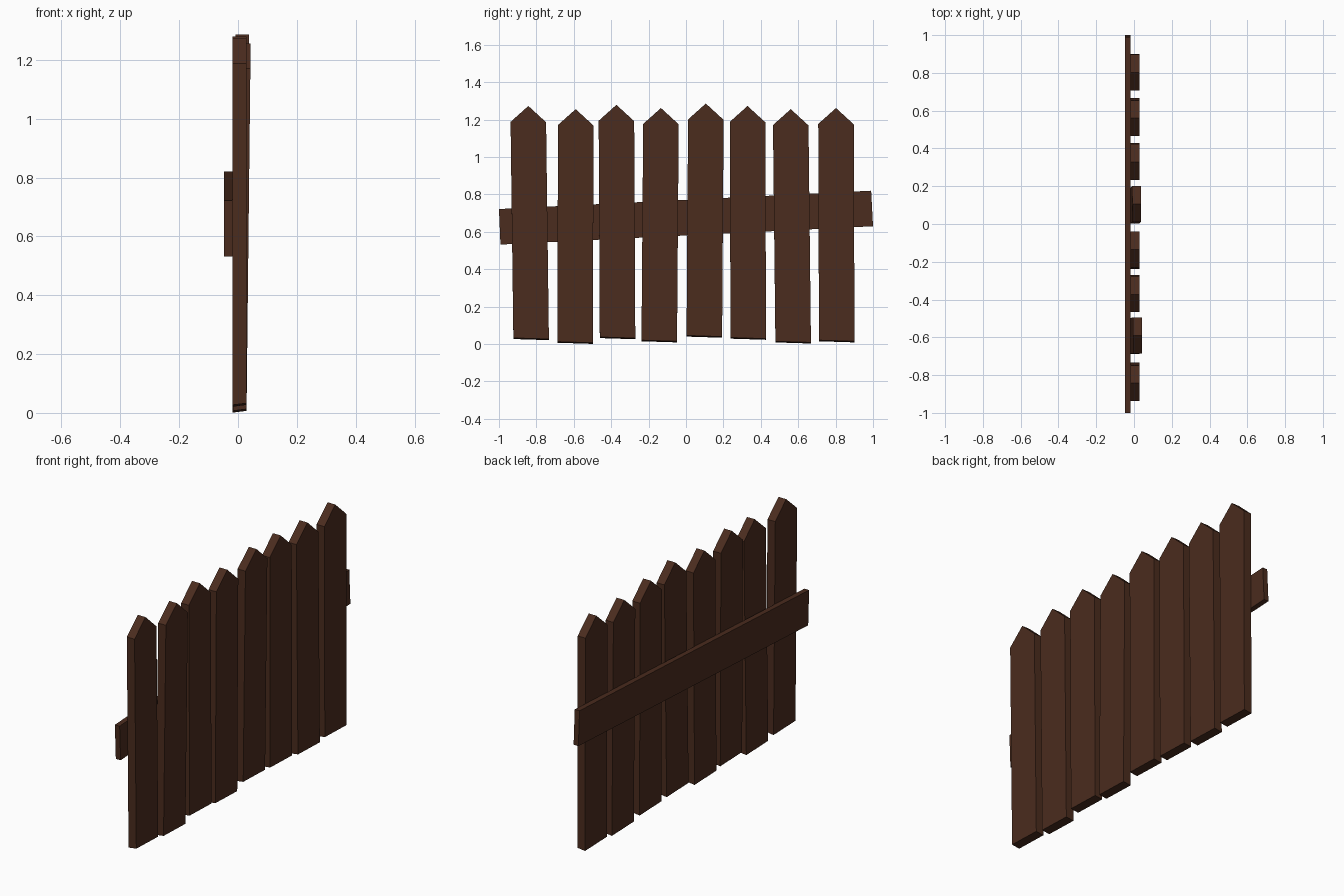
import bpy, bmesh

if "Cube" in bpy.data.objects:
    bpy.data.objects.remove(bpy.data.objects["Cube"])

wood = bpy.data.materials.new("brown_wood")
wood.diffuse_color = (0.07, 0.025, 0.013, 1)
wood.use_nodes = True
wood.node_tree.nodes["Principled BSDF"].inputs["Base Color"].default_value = wood.diffuse_color


def board(name, back, front):
    """Closed board from matching back and front outlines (counter-clockwise seen from +x)."""
    bm = bmesh.new()
    b = [bm.verts.new(p) for p in back]
    f = [bm.verts.new(p) for p in front]
    n = len(b)
    bm.faces.new(f)
    bm.faces.new(b[::-1])
    for i in range(n):
        j = (i + 1) % n
        bm.faces.new((b[i], b[j], f[j], f[i]))
    bmesh.ops.recalc_face_normals(bm, faces=bm.faces[:])
    me = bpy.data.meshes.new(name)
    bm.to_mesh(me)
    bm.free()
    me.materials.append(wood)
    ob = bpy.data.objects.new(name, me)
    bpy.context.collection.objects.link(ob)
    return ob


# Pickets: bottom centre y, shoulder centre y, bottom z, peak z, forward lean at the top
W, T, X0 = 0.095, 0.047, -0.018
pickets = [
    (-0.828, -0.843, 0.028, 1.273, 0.0),
    (-0.592, -0.590, 0.008, 1.256, 0.014),
    (-0.366, -0.372, 0.033, 1.279, 0.0),
    (-0.143, -0.134, 0.016, 1.262, 0.0),
    (0.098, 0.106, 0.041, 1.286, 0.009),
    (0.333, 0.329, 0.030, 1.273, 0.0),
    (0.573, 0.560, 0.010, 1.256, 0.0),
    (0.806, 0.802, 0.016, 1.262, 0.0),
]
for i, (yb, yt, zb, zp, lean) in enumerate(pickets):
    zs = zp - 0.086
    outline = [(yb - W, zb + 0.003), (yb + W, zb - 0.003),
               (yt + W, zs - 0.001), (yt, zp), (yt - W, zs + 0.001)]
    back, front = [], []
    for k, (y, z) in enumerate(outline):
        x = X0 + lean * z / zp
        # the underside rises slightly towards the front
        back.append((x, y, z - (0.004 if k < 2 else 0)))
        front.append((x + T, y, z + (0.002 if k < 2 else 0)))
    board(f"picket_{i + 1}", back, front)

# Sloping rail behind the pickets
rail = [(-0.992, 0.532), (1.0, 0.63), (0.99, 0.82), (-1.0, 0.722)]
board("rail", [(-0.047, y, z) for y, z in rail], [(-0.018, y, z) for y, z in rail])
